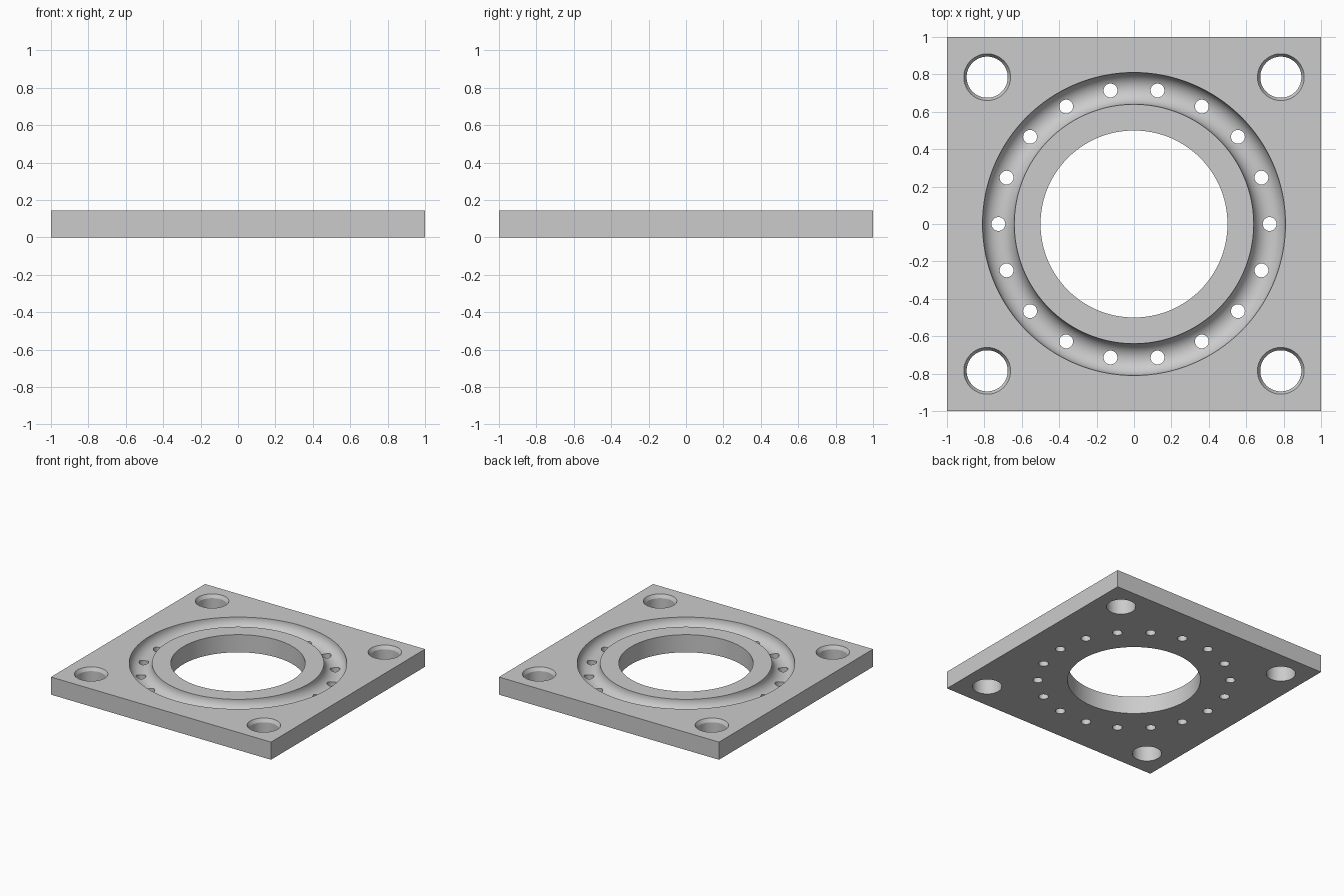
import bpy, math

if "Cube" in bpy.data.objects:
    bpy.data.objects.remove(bpy.data.objects["Cube"])

T = 0.145                      # plate thickness
GROOVE_R, GROOVE_r = 0.725, 0.085
CORNER = 0.785

grey = bpy.data.materials.new("plain grey")
grey.diffuse_color = (0.6, 0.6, 0.6, 1)
grey.use_nodes = True
grey.node_tree.nodes["Principled BSDF"].inputs["Base Color"].default_value = grey.diffuse_color


def named(name):
    ob = bpy.context.object
    ob.name = name
    ob.data.materials.append(grey)
    return ob


def cylinder(name, r, x=0, y=0, verts=48):
    bpy.ops.mesh.primitive_cylinder_add(vertices=verts, radius=r, depth=T + 0.2,
                                        location=(x, y, T / 2))
    return named(name)


def cut(target, cutter):
    mod = target.modifiers.new("cut", 'BOOLEAN')
    mod.operation = 'DIFFERENCE'
    mod.solver = 'EXACT'
    mod.object = cutter
    bpy.context.view_layer.objects.active = target
    bpy.ops.object.modifier_apply(modifier=mod.name)
    bpy.data.objects.remove(cutter)


# Square plate
bpy.ops.mesh.primitive_cube_add(size=1, location=(0, 0, T / 2))
plate = named("bearing_plate")
plate.scale = (2, 2, T)
bpy.ops.object.transform_apply(location=True, scale=True)

# Central bore
cut(plate, cylinder("bore_cutter", 0.5, verts=128))

# Half-round ball race
bpy.ops.mesh.primitive_torus_add(major_radius=GROOVE_R, minor_radius=GROOVE_r,
                                 major_segments=128, minor_segments=40,
                                 location=(0, 0, T))
cut(plate, named("race_cutter"))

# Ring of small drain holes through the race floor
for i in range(18):
    a = math.radians(20 * i)
    cut(plate, cylinder("drain_cutter", 0.037, GROOVE_R * math.cos(a),
                        GROOVE_R * math.sin(a), 32))

# Corner bolt holes with a chamfered mouth
CH_R, CH_D, OVER = 0.015, 0.028, 0.02
for x in (-CORNER, CORNER):
    for y in (-CORNER, CORNER):
        cut(plate, cylinder("bolt_cutter", 0.11, x, y, 64))
        k = CH_R / CH_D
        bpy.ops.mesh.primitive_cone_add(vertices=64, radius1=0.11 - k * OVER,
                                        radius2=0.125 + k * OVER,
                                        depth=CH_D + 2 * OVER,
                                        location=(x, y, T - CH_D / 2))
        cut(plate, named("chamfer_cutter"))

# Smooth curved walls, crisp rims
bpy.ops.object.select_all(action='DESELECT')
plate.select_set(True)
bpy.context.view_layer.objects.active = plate
bpy.ops.object.shade_smooth_by_angle(angle=math.radians(20))
